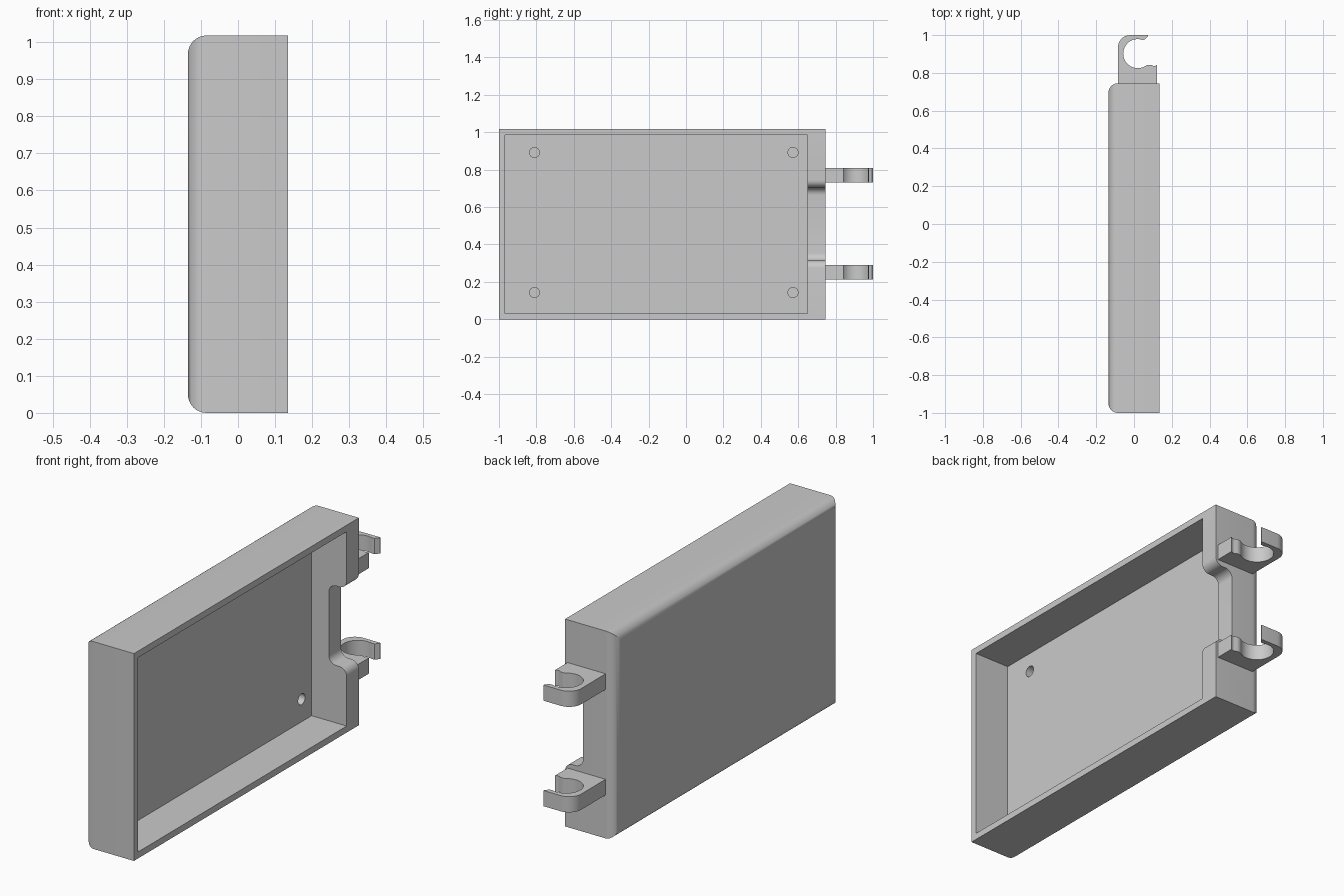
import bpy, bmesh
from math import radians, cos, sin
from mathutils import Vector

cube = bpy.data.objects.get("Cube")
if cube:
    bpy.data.objects.remove(cube, do_unlink=True)

grey = bpy.data.materials.new("grey plastic")
grey.use_nodes = True
colour = (0.59, 0.59, 0.59, 1)
grey.diffuse_color = colour
grey.node_tree.nodes["Principled BSDF"].inputs["Base Color"].default_value = colour


def add_object(name, bm):
    bmesh.ops.recalc_face_normals(bm, faces=bm.faces)
    mesh = bpy.data.meshes.new(name)
    bm.to_mesh(mesh)
    bm.free()
    mesh.materials.append(grey)
    obj = bpy.data.objects.new(name, mesh)
    bpy.context.collection.objects.link(obj)
    return obj


def box(name, lo, hi, bevel=0):
    bm = bmesh.new()
    bmesh.ops.create_cube(bm, size=1)
    lo, hi = Vector(lo), Vector(hi)
    for v in bm.verts:
        v.co = (lo + hi) / 2 + v.co * (hi - lo)
    if bevel:  # round the rim of the closed -x face
        edges = [e for e in bm.edges if all(v.co.x < lo.x + 0.001 for v in e.verts)]
        bmesh.ops.bevel(bm, geom=edges, offset=bevel, segments=8, profile=0.5, affect='EDGES')
    return add_object(name, bm)


def prism(name, points, direction):
    """Extrude a closed outline along a direction."""
    bm = bmesh.new()
    face = bm.faces.new([bm.verts.new(p) for p in points])
    new = bmesh.ops.extrude_face_region(bm, geom=[face])["geom"]
    moved = [g for g in new if isinstance(g, bmesh.types.BMVert)]
    bmesh.ops.translate(bm, verts=moved, vec=direction)
    return add_object(name, bm)


def arc(cx, cy, r, start, end, n=10):
    angles = [radians(start + (end - start) * i / n) for i in range(n + 1)]
    return [(cx + r * cos(a), cy + r * sin(a)) for a in angles]


def smooth(obj):
    bpy.ops.object.select_all(action='DESELECT')
    obj.select_set(True)
    bpy.context.view_layer.objects.active = obj
    bpy.ops.object.shade_smooth_by_angle(angle=radians(30))


DEPTH, HEIGHT, FRONT, BACK = 0.135, 1.018, -1, 0.745
FLOOR, MID, INNER = -0.055, HEIGHT / 2, 0.65

# Tray body and its cavity
tray = box("tray", (-DEPTH, FRONT, 0), (DEPTH, BACK, HEIGHT), bevel=0.05)
cutters = [box("cavity_cutter", (FLOOR, -0.968, 0.032), (0.3, INNER, HEIGHT - 0.032))]

# Cable notch with filleted shoulders in the back wall
half, bottom, r = 0.195, 0.038, 0.04
side = [(half + r, 0.2)]
side += arc(half + r, DEPTH - r, r, 90, 180, 8)
side += arc(half - r, bottom + r, r, 0, -90, 8)
outline = side + [(-z, x) for z, x in reversed(side)]
cutters.append(prism("notch_cutter", [(x, 0.6, MID + z) for z, x in outline], (0, 0.2, 0)))

# Four shallow screw holes in the floor
for y in (-0.81, 0.572):
    for z in (0.143, 0.892):
        ring = arc(y, z, 0.027, 0, 345, 23)
        cutters.append(prism("hole_cutter", [(FLOOR - 0.04, a, b) for a, b in ring], (0.07, 0, 0)))

for cutter in cutters:
    cutter.hide_render = True
    mod = tray.modifiers.new("cut", 'BOOLEAN')
    mod.operation, mod.solver, mod.object = 'DIFFERENCE', 'EXACT', cutter
bpy.context.view_layer.objects.active = tray
for mod in list(tray.modifiers):
    bpy.ops.object.modifier_apply(modifier=mod.name)
for cutter in cutters:
    bpy.data.objects.remove(cutter, do_unlink=True)

# Soften the two long edges of the notch bottom
bm = bmesh.new()
bm.from_mesh(tray.data)
long_edges = [e for e in bm.edges
              if all(abs(v.co.x - bottom) < 0.0005 for v in e.verts)
              and abs(e.verts[0].co.y - e.verts[1].co.y) < 0.001
              and e.calc_length() > half]
bmesh.ops.bevel(bm, geom=long_edges, offset=0.012, segments=4, profile=0.5, affect='EDGES')
bm.to_mesh(tray.data)
bm.free()
smooth(tray)

# Two open snap clips on the back wall
clip = [(-0.085, BACK - 0.01), (0.122, BACK - 0.01), (0.122, 0.842), (0.112, 0.837),
        (0.102, 0.837), (0.09, 0.843), (0.072, 0.843)]
clip += arc(0.02, 0.902, 0.077, -55, -290, 28)
clip += [(0.058, 0.977), (0.074, 0.994), (0.074, 1.0)]
clip += arc(-0.02, 0.935, 0.065, 90, 180, 8)
for name, z in (("lower_clip", 0.213), ("upper_clip", 0.731)):
    smooth(prism(name, [(x, y, z) for x, y in clip], (0, 0, 0.077)))
